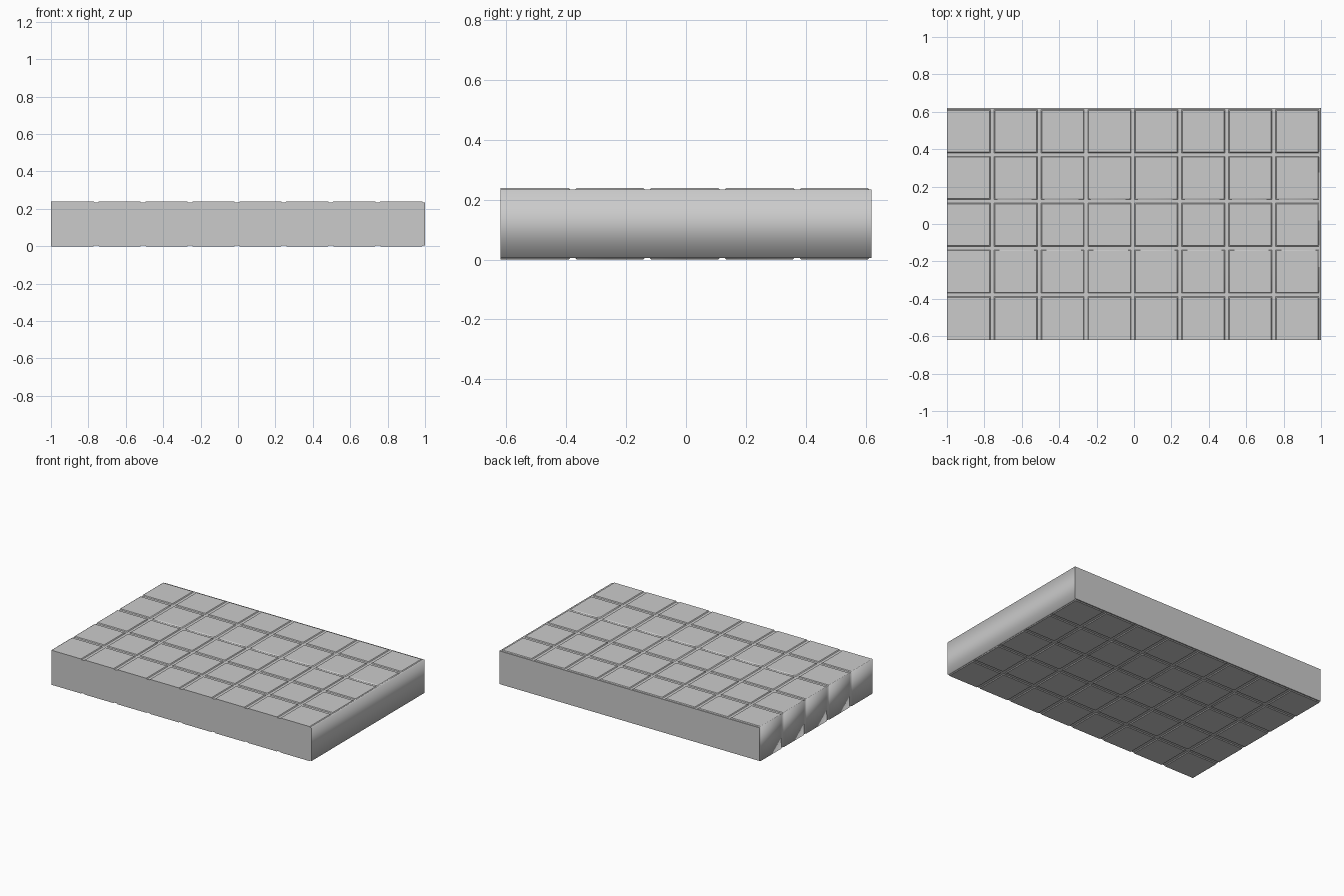
import bpy, bmesh, math

if "Cube" in bpy.data.objects:
    bpy.data.objects.remove(bpy.data.objects["Cube"])

LX, LY = 1.0, 0.62          # half sizes
TOP, GROOVE = 0.24, 0.005   # full height, groove depth
PITCH, TILE, BEVEL = 0.25, 0.232, 0.005


def stations(half, count, pitch):
    """Positions along one axis with a raised flag; tiles start at the low side."""
    pts = [(-half, True), (-half + 0.005, True)]
    for i in range(count):
        a = -half + i * pitch
        b = a + TILE
        if i:
            pts += [(a, False), (a + BEVEL, True)]
        pts += [(b - BEVEL, True), (b, False)]
    pts.append((half, False))
    return pts


xs = stations(LX, 8, 0.251)
ys = stations(LY, 5, PITCH)
nx, ny = len(xs), len(ys)
bm = bmesh.new()

# quilted top and bottom sheets
top, bot = [], []
for x, ux in xs:
    up = [0 if ux and uy else GROOVE for _, uy in ys]
    top.append([bm.verts.new((x, y, TOP - d)) for (y, _), d in zip(ys, up)])
    bot.append([bm.verts.new((x, y, d)) for (y, _), d in zip(ys, up)])
for i in range(nx - 1):
    for j in range(ny - 1):
        for g in (top, bot):
            bm.faces.new((g[i][j], g[i + 1][j], g[i + 1][j + 1], g[i][j + 1]))

# side walls: smooth short ends, flat long sides
for i in (0, nx - 1):
    for j in range(ny - 1):
        bm.faces.new((bot[i][j], bot[i][j + 1], top[i][j + 1], top[i][j]))
for f in bm.faces:
    f.smooth = True
for j in (0, ny - 1):
    for i in range(nx - 1):
        bm.faces.new((bot[i][j], bot[i + 1][j], top[i + 1][j], top[i][j]))
bmesh.ops.recalc_face_normals(bm, faces=bm.faces[:])

# crisp tile edges, soft rims at the two short ends
for e in bm.edges:
    rim = all(abs(abs(v.co.x) - LX) < 1e-5 for v in e.verts)
    if not rim and e.calc_face_angle(0) > math.radians(30):
        e.smooth = False

mesh = bpy.data.meshes.new("quilted_mattress")
bm.to_mesh(mesh)
bm.free()
bpy.context.collection.objects.link(bpy.data.objects.new("quilted_mattress", mesh))
